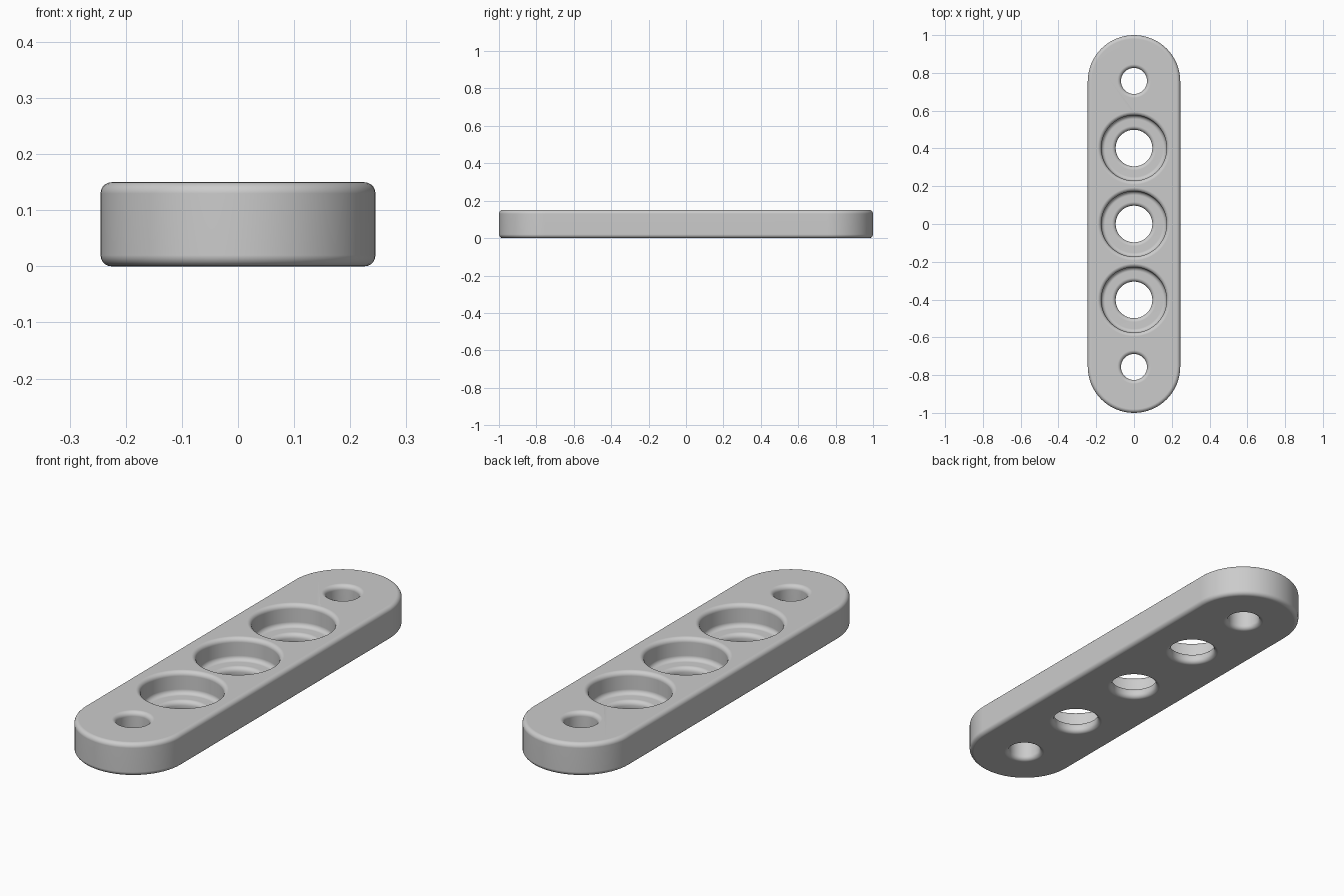
import bpy, bmesh
from math import sin, cos, pi

HALF_W, HALF_L, H = 0.245, 1.0, 0.15
EDGE = 0.02          # rounding radius of every edge
LEDGE = 0.05         # height of the counterbore floor
STEPS = 5

cube = bpy.data.objects.get("Cube")
if cube:
    bpy.data.objects.remove(cube, do_unlink=True)

grey = bpy.data.materials.new("plain grey")
grey.use_nodes = True
grey.diffuse_color = (0.6, 0.6, 0.6, 1)
grey.node_tree.nodes["Principled BSDF"].inputs["Base Color"].default_value = (0.6, 0.6, 0.6, 1)


def arc(cx, cz, start, end, radius=EDGE):
    """Points along a quarter round, angles in quarter turns."""
    return [(cx + radius * cos(a * pi / 2), cz + radius * sin(a * pi / 2))
            for a in (start + (end - start) * i / STEPS for i in range(STEPS + 1))]


def skin(name, rings):
    """Closed solid through a stack of equal rings."""
    bm = bmesh.new()
    loops = [[bm.verts.new(p) for p in ring] for ring in rings]
    n = len(loops[0])
    for low, high in zip(loops, loops[1:]):
        for i in range(n):
            j = (i + 1) % n
            bm.faces.new((low[i], low[j], high[j], high[i]))
    bm.faces.new(loops[0][::-1])
    bm.faces.new(loops[-1])
    bmesh.ops.recalc_face_normals(bm, faces=bm.faces)
    mesh = bpy.data.meshes.new(name)
    bm.to_mesh(mesh)
    bm.free()
    mesh.materials.append(grey)
    obj = bpy.data.objects.new(name, mesh)
    bpy.context.collection.objects.link(obj)
    return obj


def lathe(name, y, profile, sides=64):
    return skin(name, [[(r * cos(2 * pi * i / sides), y + r * sin(2 * pi * i / sides), z)
                        for i in range(sides)] for r, z in profile])


def pill(r, z, sides=32):
    """Outline with two round ends and straight sides."""
    c = HALF_L - HALF_W
    return [(r * cos(pi * (i / sides + end)), (c if end == 0 else -c) + r * sin(pi * (i / sides + end)), z)
            for end in (0, 1) for i in range(sides + 1)]


# Bar with rounded rims
rim = arc(HALF_W - EDGE, EDGE, -1, 0) + arc(HALF_W - EDGE, H - EDGE, 0, 1)
bar = skin("mounting_bar", [pill(r, z) for r, z in rim])


# Hole profiles, flared at each rounded mouth
def bottom_mouth(r):
    return [(r + EDGE, -EDGE)] + arc(r + EDGE, EDGE, 3, 2)


def top_mouth(r, z):
    return arc(r + EDGE, z - EDGE, 2, 1)


def screw_hole(r):
    return bottom_mouth(r) + top_mouth(r, H) + [(r + EDGE, H + EDGE)]


def counterbore(r, wide):
    return (bottom_mouth(r) + top_mouth(r, LEDGE)
            + arc(wide - EDGE, LEDGE + EDGE, -1, 0)
            + top_mouth(wide, H) + [(wide + EDGE, H + EDGE)])


cutters = [lathe("screw_hole_cutter", y, screw_hole(0.069)) for y in (-0.757, 0.757)]
cutters += [lathe("counterbore_cutter", y, counterbore(0.097, 0.173)) for y in (-0.402, 0, 0.402)]

bpy.context.view_layer.objects.active = bar
for cutter in cutters:
    mod = bar.modifiers.new("hole", 'BOOLEAN')
    mod.operation, mod.solver, mod.object = 'DIFFERENCE', 'EXACT', cutter
    bpy.ops.object.modifier_apply(modifier=mod.name)
    bpy.data.objects.remove(cutter, do_unlink=True)

# Smooth shading that keeps the flat faces flat
for obj in bpy.context.selected_objects:
    obj.select_set(False)
bar.select_set(True)
bpy.ops.object.shade_smooth_by_angle(angle=pi / 5)
weighted = bar.modifiers.new("flat faces", 'WEIGHTED_NORMAL')
weighted.keep_sharp = True
